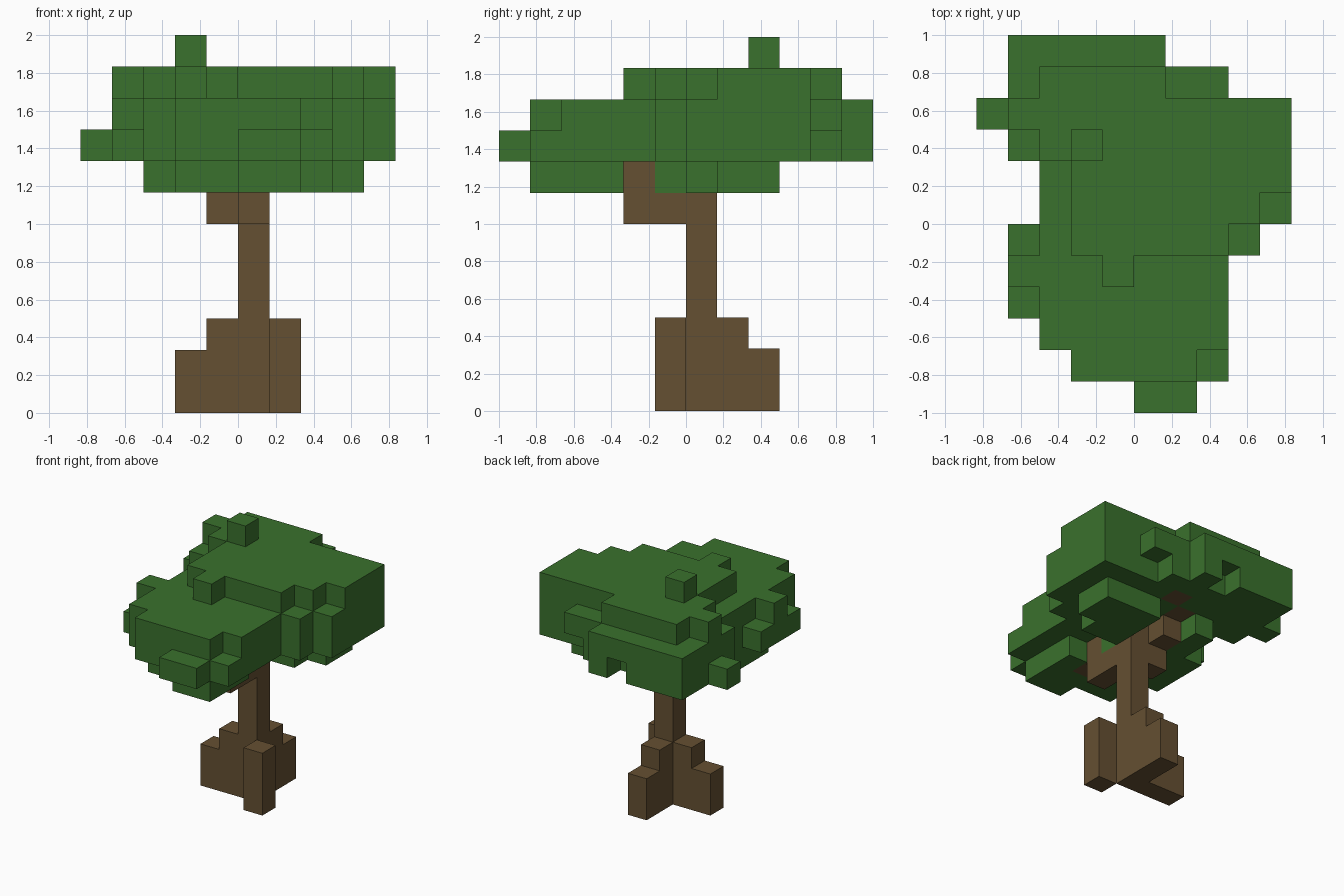
import bpy
import bmesh
from mathutils import Vector

UNIT = 1 / 6  # edge of one block

cube = bpy.data.objects.get("Cube")
if cube:
    bpy.data.objects.remove(cube, do_unlink=True)


def make_material(name, rgb):
    mat = bpy.data.materials.new(name)
    color = (*rgb, 1.0)
    mat.use_nodes = True
    mat.diffuse_color = color
    for node in mat.node_tree.nodes:
        if node.type == 'BSDF_PRINCIPLED':
            node.inputs["Base Color"].default_value = color
            node.inputs["Roughness"].default_value = 0.9
    return mat


def fill(bottom, top, *rects):
    """Block cells of rectangles (x start, x end, y start, y end) between two heights."""
    return {
        (x, y, z)
        for west, east, front, back in rects
        for x in range(west, east)
        for y in range(front, back)
        for z in range(bottom, top)
    }


def build_blocks(name, cells, solid, material):
    """Skin the cells with flat faces wherever no solid neighbour covers them."""
    bm = bmesh.new()
    for cell in cells:
        for axis in range(3):
            for side in (-1, 1):
                neighbour = list(cell)
                neighbour[axis] += side
                if tuple(neighbour) in solid:
                    continue
                normal, u = Vector((0, 0, 0)), Vector((0, 0, 0))
                normal[axis] = side
                u[(axis + 1) % 3] = 1
                v = normal.cross(u)
                center = Vector(cell) + Vector((1, 1, 1)) / 2 + normal / 2
                corners = [center + (u * a + v * b) / 2
                           for a, b in ((-1, -1), (1, -1), (1, 1), (-1, 1))]
                bm.faces.new([bm.verts.new(c * UNIT) for c in corners])
    bmesh.ops.remove_doubles(bm, verts=bm.verts[:], dist=UNIT / 100)
    bmesh.ops.dissolve_limit(bm, angle_limit=0.01, verts=bm.verts[:], edges=bm.edges[:])
    mesh = bpy.data.meshes.new(name)
    bm.to_mesh(mesh)
    bm.free()
    mesh.materials.append(material)
    obj = bpy.data.objects.new(name, mesh)
    bpy.context.collection.objects.link(obj)
    return obj


bark = make_material("bark brown", (0.13, 0.08, 0.032))
leaf = make_material("leaf green", (0.042, 0.165, 0.026))

# Trunk post
trunk = fill(0, 8, (0, 1, 0, 1))

# Stepped roots: left side, rear and a diagonal one at the front
roots = fill(0, 3, (-1, 0, 0, 1), (0, 1, 1, 2), (1, 2, -1, 0))
roots |= fill(0, 2, (-2, -1, 0, 1), (0, 1, 2, 3))

# Branches climbing into the leaves
branches = fill(6, 7, (0, 1, -2, 0), (-1, 0, 0, 1))
branches |= fill(7, 8, (0, 1, -3, -1), (-1, 0, 1, 2))
branches |= fill(8, 9, (-1, 0, 2, 3), (0, 1, 3, 4))

# Hanging underside of the canopy
canopy = fill(7, 8, (1, 4, 1, 3), (0, 3, 0, 1), (-3, 0, -2, 1), (0, 1, -1, 0),
              (-2, -1, 1, 3), (-2, 2, -4, -2), (0, 2, -5, -4))

# Main canopy mass
canopy |= fill(8, 10, (-3, 3, -4, 4), (3, 5, 0, 4), (3, 4, -1, 0), (-2, 2, -5, -4),
               (-4, 1, 5, 6), (-4, 2, 4, 5), (-4, -3, 2, 4), (-4, -3, -2, -1))
canopy |= fill(9, 10, (2, 3, 4, 5))

# Low outer tufts and a notch at the rear
canopy |= fill(8, 9, (2, 3, -5, -4), (0, 2, -6, -5), (-5, -4, 3, 4),
               (-4, -3, -1, 0), (-4, -3, -3, -2))
canopy -= fill(8, 9, (-1, 0, 5, 6))

# Upper canopy layer and the single top tuft
canopy |= fill(10, 11, (-3, 1, 4, 5), (-4, 5, 3, 4), (-3, 5, 2, 3), (-2, 5, 1, 2),
               (-2, 4, 0, 1), (-2, 3, -1, 0), (-1, 0, -2, -1))
canopy |= fill(11, 12, (-2, -1, 2, 3))

wood = trunk | roots | branches
canopy -= wood
solid = wood | canopy

build_blocks("trunk", trunk, solid, bark)
build_blocks("roots", roots, solid, bark)
build_blocks("branches", branches, solid, bark)
build_blocks("leaf_canopy", canopy, solid, leaf)
